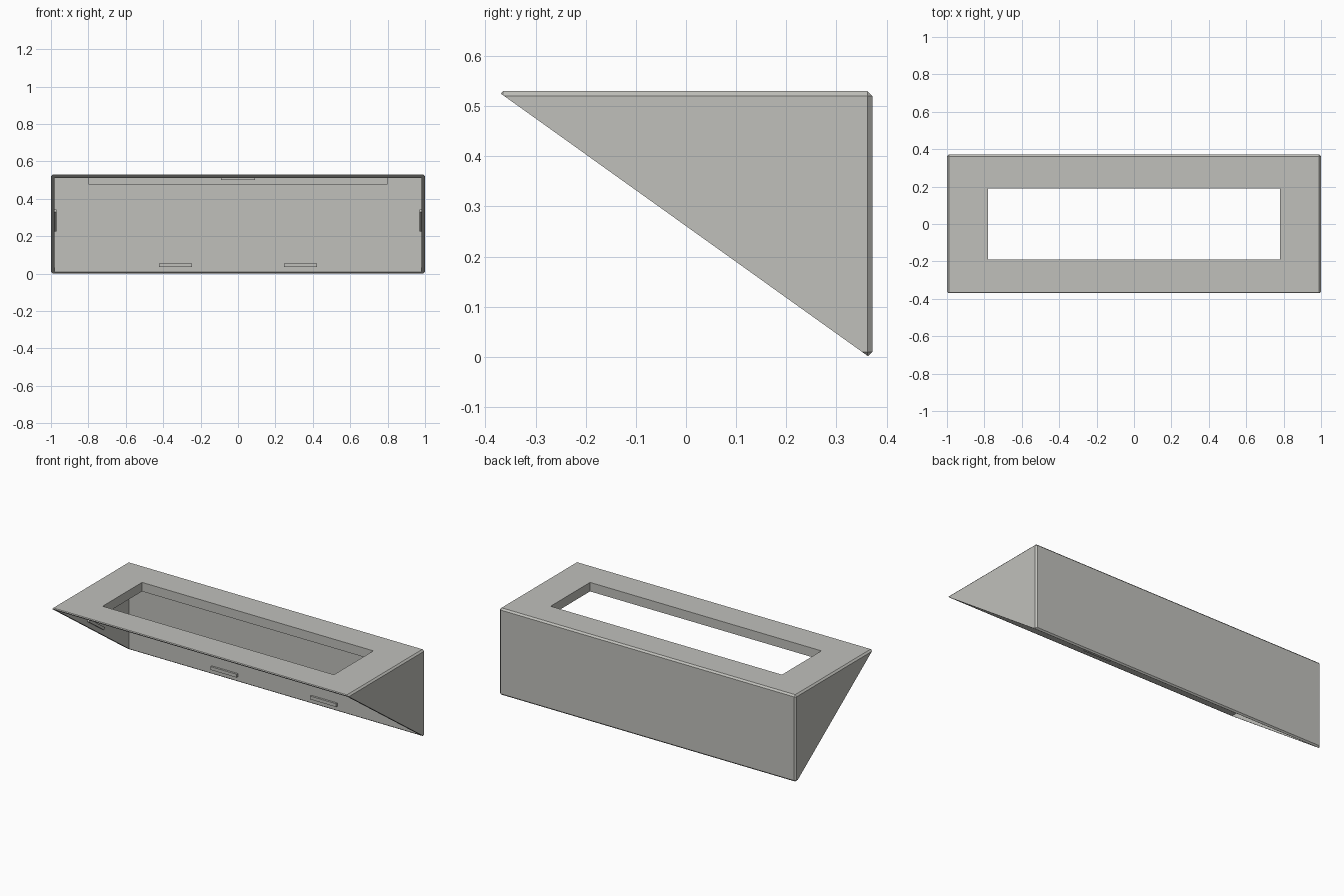
import bpy, bmesh, math
from mathutils import Matrix

if "Cube" in bpy.data.objects:
    bpy.data.objects.remove(bpy.data.objects["Cube"])

grey = bpy.data.materials.new("warm_grey")
grey.diffuse_color = (0.53, 0.53, 0.50, 1)
grey.use_nodes = True
grey.node_tree.nodes["Principled BSDF"].inputs["Base Color"].default_value = grey.diffuse_color

BACK, FRONT, TOP = 0.372, -0.375, 0.53
WALL = 0.02
SLOPE = math.atan2(0.527, 0.737)      # tilt of the open face


def box(name, lo, hi, bevel=0.0, matrix=None, helper=False):
    """Box between two corners, optionally chamfered and transformed."""
    bm = bmesh.new()
    bmesh.ops.create_cube(bm, size=1)
    for v in bm.verts:
        v.co = [lo[i] + (v.co[i] + 0.5) * (hi[i] - lo[i]) for i in range(3)]
    if bevel:
        bmesh.ops.bevel(bm, geom=bm.edges[:], offset=bevel, segments=1,
                        affect='EDGES')
    if matrix:
        bm.transform(matrix)
    mesh = bpy.data.meshes.new(name)
    bm.to_mesh(mesh)
    bm.free()
    mesh.materials.append(grey)
    ob = bpy.data.objects.new(name, mesh)
    bpy.context.collection.objects.link(ob)
    if helper:
        ob.hide_render = True
        ob.hide_viewport = True
        ob.display_type = 'WIRE'
    return ob


def cut(ob, cutter):
    mod = ob.modifiers.new(cutter.name, 'BOOLEAN')
    mod.operation = 'DIFFERENCE'
    mod.solver = 'EXACT'
    mod.object = cutter


# Frame lying in the open slanted face: local y runs up the slope, z points inward
slant = Matrix.Translation((0, 0.365, 0)) @ Matrix.Rotation(-SLOPE, 4, 'X')

# Cutters
cavity = box("cavity_cutter", (-1 + WALL, -0.6, -0.2),
             (1 - WALL, BACK - WALL, TOP - WALL), helper=True)
opening = box("opening_cutter", (-0.78, -0.19, 0.3), (0.78, 0.19, 0.7), helper=True)
below = box("slant_cutter", (-1.5, -2, -1), (1.5, 1, 0), matrix=slant, helper=True)

# Wedge housing: chamfered block, hollowed, opened on top, sliced along the slope
housing = box("housing", (-1, FRONT, 0), (1, BACK, TOP), bevel=0.01)
for c in (cavity, opening, below):
    cut(housing, c)

# Collar hanging below the top opening
collar = box("opening_collar", (-0.80, -0.21, 0.475), (0.80, 0.21, TOP - WALL))
cut(collar, opening)

# Snap tabs on the back wall and under the top plate
for side, x in (("left", -0.335), ("right", 0.335)):
    box("back_tab_" + side, (x - 0.088, BACK - WALL - 0.012, 0.035),
        (x + 0.088, BACK - WALL + 0.002, 0.055))
box("top_tab", (-0.09, -0.312, 0.50), (0.09, -0.286, TOP - WALL + 0.002))

# Snap tabs on the side walls, parallel to the slope
for side, s in (("left", -1), ("right", 1)):
    a, b = sorted((s * 0.97, s * 0.982))
    box("side_tab_" + side, (a, -0.53, 0.026), (b, -0.35, 0.042), matrix=slant)
